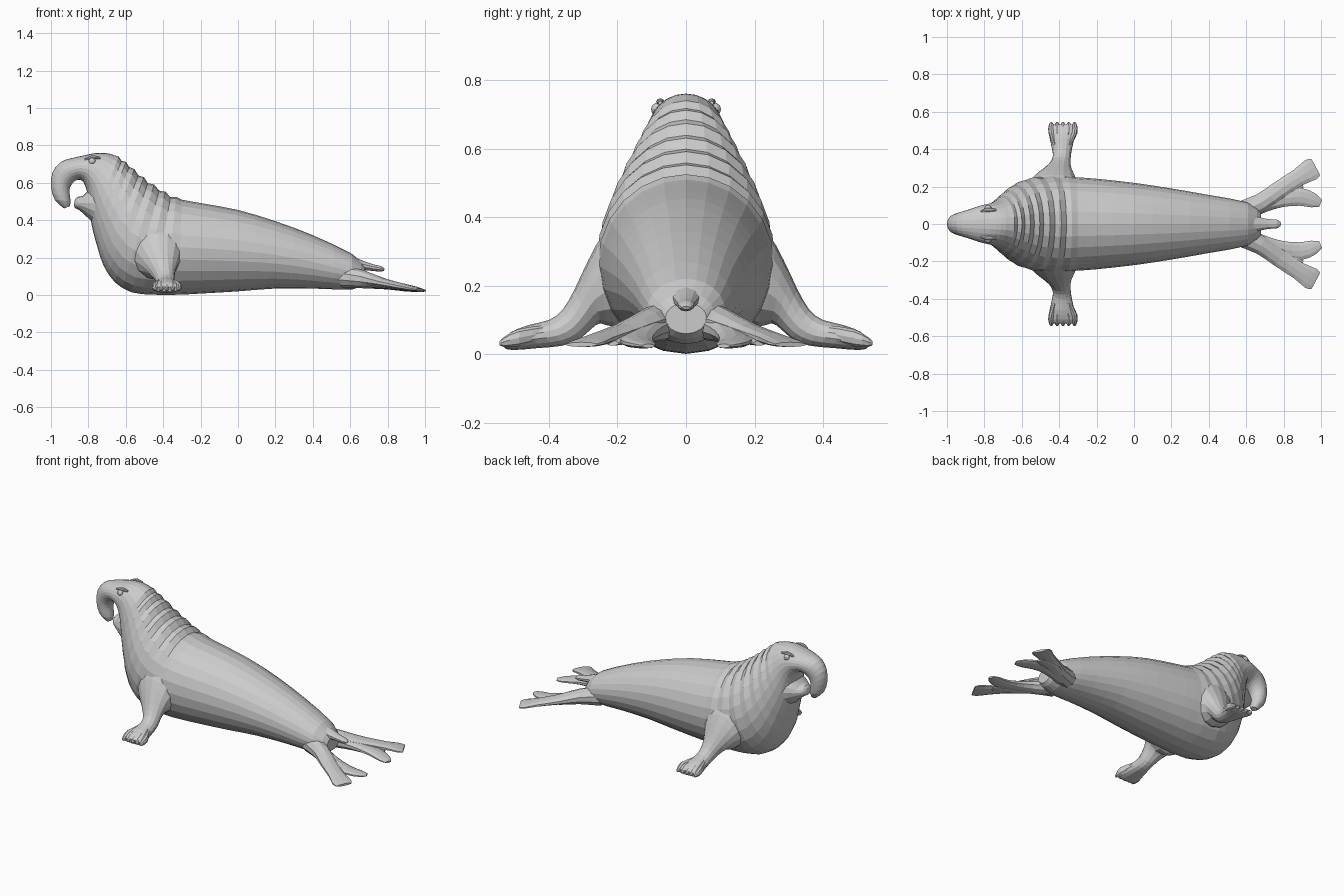
import bpy, bmesh, math
from mathutils import Vector as V


def smooth_row(rows, steps):
    """Catmull-Rom interpolation through rows of numbers."""
    out = []
    for i in range(len(rows) - 1):
        a, b, c, d = (rows[max(0, min(len(rows) - 1, i + k))] for k in (-1, 0, 1, 2))
        for s in range(steps):
            t = s / steps
            out.append([0.5 * (2 * q + (r - p) * t + (2 * p - 5 * q + 4 * r - w) * t * t
                               + (3 * q - p - 3 * r + w) * t ** 3)
                        for p, q, r, w in zip(a, b, c, d)])
    return out + [list(rows[-1])]


def loft(name, rings, sides=20, mirror=False):
    """Skin elliptical rings given as (top, bottom, side vector)."""
    bm = bmesh.new()
    loops = []
    for top, bot, side in rings:
        c, up = (top + bot) / 2, (top - bot) / 2
        loops.append([bm.verts.new(c + up * math.cos(a) + side * math.sin(a))
                      for a in (2 * math.pi * k / sides for k in range(sides))])
    for p, q in zip(loops, loops[1:]):
        for k in range(sides):
            n = (k + 1) % sides
            bm.faces.new((p[k], p[n], q[n], q[k]))
    bm.faces.new(loops[0])
    bm.faces.new(loops[-1])
    bmesh.ops.recalc_face_normals(bm, faces=bm.faces)
    return add_object(name, bm, mirror)


def add_object(name, bm, mirror):
    me = bpy.data.meshes.new(name)
    bm.to_mesh(me)
    bm.free()
    ob = bpy.data.objects.new(name, me)
    bpy.context.collection.objects.link(ob)
    if mirror:
        m = ob.modifiers.new("mirror", 'MIRROR')
        m.use_axis = (False, True, False)
        m.use_mirror_merge = False
    return ob


def profile_loft(name, rows, steps=2, sides=24, folds=False):
    """Rows: top x, top z, bottom x, bottom z, half width."""
    rings = []
    for i, (tx, tz, bx, bz, w) in enumerate(smooth_row(rows, steps)):
        top, bot = V((tx, 0, tz)), V((bx, 0, bz))
        if folds and -0.64 < tx < -0.33:
            k = 0.012 * (1 if i % 2 else -1)
            top += (top - bot) * k
            w *= 1 + k
        rings.append((top, bot, V((0, w, 0))))
    return loft(name, rings, sides)


def paddle(name, rows, sides=10, steps=2, mirror=True):
    """Flat flipper. Rows: centre x, y, z, half width, half thickness."""
    pts = smooth_row(rows, steps)
    rings = []
    for i, (x, y, z, w, t) in enumerate(pts):
        a, b = pts[max(i - 1, 0)], pts[min(i + 1, len(pts) - 1)]
        d = V((b[0] - a[0], b[1] - a[1], 0)).normalized()
        c, up = V((x, y, z)), V((0, 0, t))
        rings.append((c + up, c - up, V((-d.y, d.x, 0)) * w))
    return loft(name, rings, sides, mirror)


# Body, neck, head and drooping trunk
profile_loft("body", [
    (.68, .15, .68, .06, .06), (.61, .22, .61, .03, .115), (.4, .32, .4, .035, .155),
    (.2, .395, .2, .035, .19), (0, .455, 0, .02, .22), (-.2, .492, -.2, .008, .242),
    (-.3, .51, -.32, .002, .25), (-.36, .53, -.45, .002, .258), (-.42, .565, -.57, .015, .255),
    (-.48, .605, -.66, .07, .24), (-.53, .645, -.72, .16, .213), (-.58, .69, -.75, .25, .183),
    (-.62, .722, -.775, .34, .155), (-.66, .747, -.79, .42, .133), (-.71, .76, -.80, .51, .115),
    (-.77, .758, -.815, .58, .105), (-.83, .745, -.835, .612, .095), (-.89, .732, -.86, .615, .08),
    (-.95, .71, -.885, .598, .067), (-.992, .655, -.90, .57, .056), (-1.0, .58, -.90, .54, .05),
    (-.98, .51, -.895, .50, .042), (-.93, .463, -.90, .475, .02)], folds=True)

# Lower jaw and tail
profile_loft("lower_jaw", [
    (-.74, .60, -.77, .38, .11), (-.80, .56, -.815, .425, .088), (-.83, .53, -.85, .455, .065),
    (-.86, .525, -.87, .465, .042), (-.872, .51, -.878, .48, .02)], sides=16)
profile_loft("tail", [
    (.54, .24, .56, .12, .07), (.64, .195, .64, .13, .045), (.72, .165, .71, .13, .028),
    (.765, .155, .76, .125, .024), (.785, .14, .78, .13, .012)], sides=10)

# Front flippers: top y, z, bottom y, z, centre x, half width
arm = [(.16, .42, .16, .10, -.43, .15), (.235, .36, .21, .08, -.43, .13),
       (.285, .275, .25, .09, -.42, .10), (.325, .19, .275, .075, -.405, .07),
       (.36, .13, .31, .045, -.39, .052), (.40, .10, .36, .025, -.385, .05),
       (.46, .085, .43, .018, -.385, .064), (.51, .065, .505, .012, -.382, .079),
       (.532, .045, .53, .018, -.38, .074)]
loft("front_flipper", [(V((x, ty, tz)), V((x, by, bz)), V((w, 0, 0)))
                       for ty, tz, by, bz, x, w in smooth_row(arm, 2)], 14, True)

# Toes and claws on the front flippers
for i in range(5):
    x = -.442 + i * .031
    paddle("front_toe_%d" % (i + 1), [
        (-.385 + (x + .38) * .6, .42, .062, .012, .022), (x, .49, .048, .016, .025),
        (x, .53, .036, .013, .015), (x, .545, .032, .004, .005)], 8)

# Hind flippers: webbed base with outer, middle and inner lobes
paddle("hind_flipper_outer", [
    (.56, .06, .10, .06, .06), (.68, .115, .085, .052, .045), (.78, .185, .065, .05, .025),
    (.88, .25, .045, .05, .018), (.945, .29, .033, .062, .012), (.972, .305, .028, .052, .007)])
paddle("hind_flipper_middle", [
    (.66, .10, .075, .04, .035), (.77, .165, .055, .05, .02), (.86, .20, .04, .04, .014),
    (.90, .215, .032, .02, .007)])
paddle("hind_flipper_inner", [
    (.58, .06, .09, .05, .05), (.70, .105, .07, .042, .035), (.80, .135, .052, .045, .022),
    (.89, .145, .037, .05, .017), (.96, .125, .028, .04, .012), (.998, .11, .024, .02, .006)])

# Eyes
bm = bmesh.new()
bmesh.ops.create_uvsphere(bm, u_segments=12, v_segments=8, radius=.019)
bmesh.ops.translate(bm, verts=bm.verts, vec=(-.78, .083, .715))
add_object("eye", bm, True)

# Brow ridges and nostril folds
paddle("brow", [(-.735, .075, .733, .006, .006), (-.78, .075, .737, .012, .01),
                (-.82, .068, .725, .006, .006)], 8)
paddle("nostril_fold", [(-.86, .05, .715, .006, .006), (-.91, .045, .70, .012, .01),
                        (-.96, .036, .665, .006, .006)], 8)
